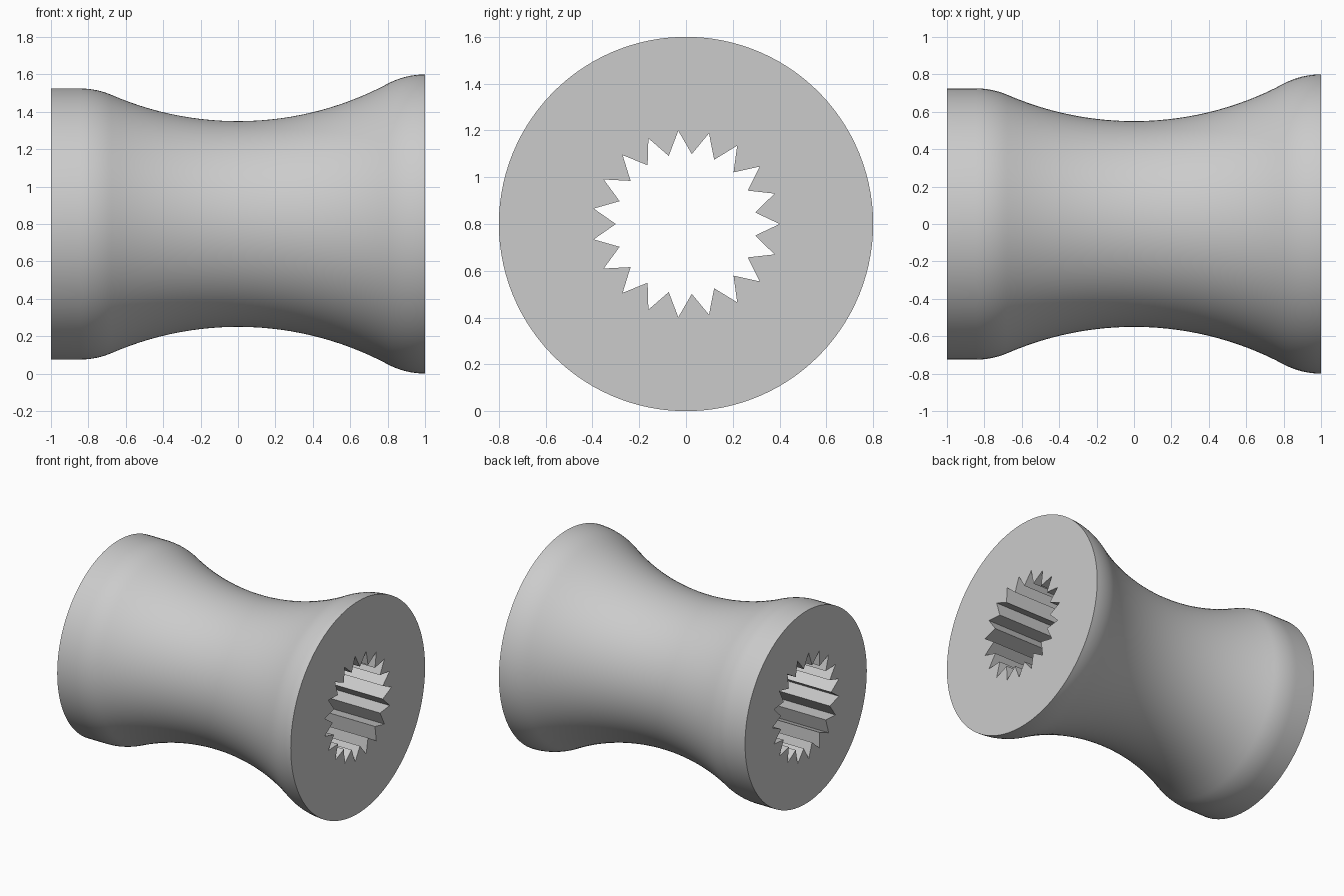
import bpy, bmesh
from math import sin, cos, asin, pi, sqrt, radians

if "Cube" in bpy.data.objects:
    bpy.data.objects.remove(bpy.data.objects["Cube"])

TEETH = 19
CORNERS = TEETH * 2          # tips and valleys of the toothed bore
PER = 3                      # outer segments per bore corner
SEGS = CORNERS * PER
AXIS_Z = 0.8
WAIST, BIG_R, SMALL_R = 0.55, 1.7, 0.425
WIDE, NARROW = 0.8, 0.725    # radii of the two ends

mat = bpy.data.materials.new("plain grey")
mat.use_nodes = True
colour = (0.6, 0.6, 0.6, 1)
mat.diffuse_color = colour
mat.node_tree.nodes["Principled BSDF"].inputs["Base Color"].default_value = colour


def flare(radius):
    """Distance from the waist to the centre of the rounded shoulder."""
    span = BIG_R + SMALL_R
    return sqrt(span ** 2 - (WAIST + BIG_R - radius + SMALL_R) ** 2)


def shoulder(radius, side, steps=8):
    """Convex arc from the end radius to the concave waist."""
    x0 = flare(radius)
    end = asin(x0 / (BIG_R + SMALL_R))
    return [(side * (x0 - SMALL_R * sin(end * i / steps)),
             radius - SMALL_R + SMALL_R * cos(end * i / steps))
            for i in range(steps + 1)]


# Profile: straight rim, shoulder, concave waist, shoulder
left = [(-1, NARROW)] + shoulder(NARROW, -1)
right = shoulder(WIDE, 1)[::-1]
a, b = asin(left[-1][0] / BIG_R), asin(right[0][0] / BIG_R)
steps = 28
waist = [(BIG_R * sin(t), WAIST + BIG_R - BIG_R * cos(t))
         for t in (a + (b - a) * i / steps for i in range(1, steps))]
profile = left + waist + right
profile[-1] = (1, WIDE)

bm = bmesh.new()


def ring(x, count, radius):
    """Ring of points around the x axis; radius is a function of the index."""
    return [bm.verts.new((x, radius(i) * cos(2 * pi * i / count),
                          AXIS_Z + radius(i) * sin(2 * pi * i / count)))
            for i in range(count)]


def bridge(r, s):
    n = len(r)
    for i in range(n):
        bm.faces.new((r[i], r[(i + 1) % n], s[(i + 1) % n], s[i]))


# Turned outer surface
outer = [ring(x, SEGS, lambda i, r=r: r) for x, r in profile]
for r, s in zip(outer, outer[1:]):
    bridge(r, s)

# Toothed bore running right through
bore = [ring(x, CORNERS, lambda i: 0.3 if i % 2 else 0.4) for x in (-1, 1)]
bridge(*bore)

# Flat ends between the rim and the bore
for rim, star in ((outer[0], bore[0]), (outer[-1], bore[1])):
    for k in range(CORNERS):
        edge = [rim[(k * PER + j) % SEGS] for j in range(PER + 1)]
        bm.faces.new([star[(k + 1) % CORNERS], star[k]] + edge)

bmesh.ops.recalc_face_normals(bm, faces=bm.faces)
mesh = bpy.data.meshes.new("flared_spool")
bm.to_mesh(mesh)
bm.free()
mesh.materials.append(mat)
spool = bpy.data.objects.new("flared_spool", mesh)
bpy.context.collection.objects.link(spool)

bpy.ops.object.select_all(action='DESELECT')
spool.select_set(True)
bpy.context.view_layer.objects.active = spool
bpy.ops.object.shade_smooth_by_angle(angle=radians(30))
